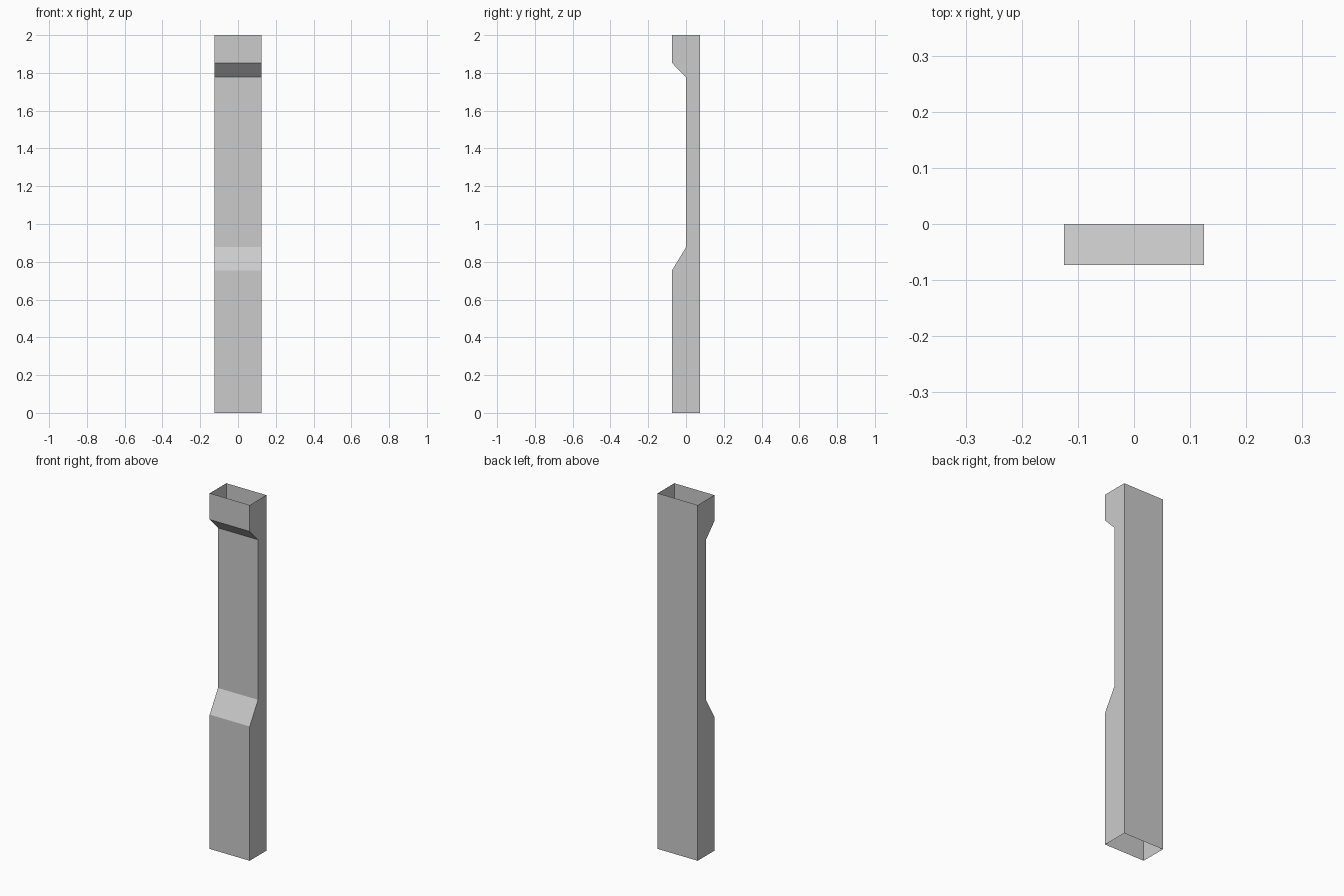
import bpy, bmesh

if "Cube" in bpy.data.objects:
    bpy.data.objects.remove(bpy.data.objects["Cube"])

HALF_W = 0.1245
BACK_Y = 0.0735
# front wall profile: (y, z) from bottom to top, with the recessed middle
FRONT = [(-0.0735, 0.0), (-0.0735, 0.755), (0.0, 0.877),
         (0.0, 1.777), (-0.0735, 1.852), (-0.0735, 2.0)]

# open-ended sleeve: one rectangular ring per profile point, joined by quads
bm = bmesh.new()
rings = []
for y, z in FRONT:
    corners = [(-HALF_W, y), (HALF_W, y), (HALF_W, BACK_Y), (-HALF_W, BACK_Y)]
    rings.append([bm.verts.new((cx, cy, z)) for cx, cy in corners])

for low, high in zip(rings, rings[1:]):
    for i in range(4):
        j = (i + 1) % 4
        bm.faces.new((low[i], low[j], high[j], high[i]))

mesh = bpy.data.meshes.new("recessed_column")
bm.to_mesh(mesh)
bm.free()
column = bpy.data.objects.new("recessed_column", mesh)
bpy.context.collection.objects.link(column)
